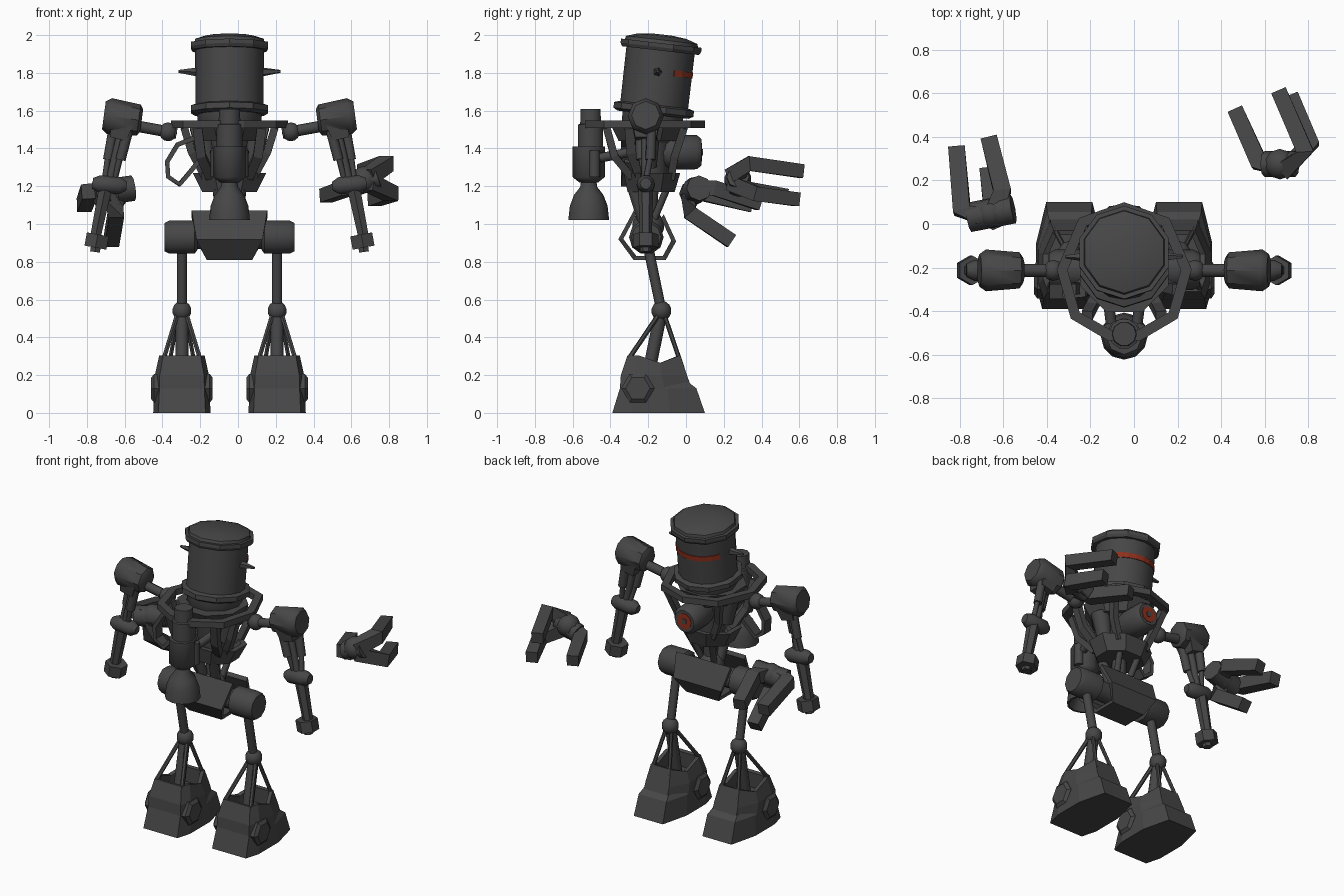
import bpy, bmesh, math
from mathutils import Vector, Matrix

if "Cube" in bpy.data.objects:
    bpy.data.objects.remove(bpy.data.objects["Cube"])

CX = -0.045  # body mirror line


def material(name, rgb):
    m = bpy.data.materials.new(name)
    m.diffuse_color = (*rgb, 1)
    m.use_nodes = True
    m.node_tree.nodes["Principled BSDF"].inputs["Base Color"].default_value = m.diffuse_color
    return m


METAL = material("dark metal", (0.062, 0.062, 0.062))
RED = material("warning red", (0.27, 0.03, 0.012))


def finish(name, bm, mat=METAL, smooth=35):
    bmesh.ops.recalc_face_normals(bm, faces=bm.faces)
    me = bpy.data.meshes.new(name)
    bm.to_mesh(me)
    bm.free()
    ob = bpy.data.objects.new(name, me)
    bpy.context.collection.objects.link(ob)
    me.materials.append(mat)
    if smooth:
        bpy.context.view_layer.objects.active = ob
        for o in bpy.context.selected_objects:
            o.select_set(False)
        ob.select_set(True)
        bpy.ops.object.shade_smooth_by_angle(angle=math.radians(smooth))
    return ob


def loft(name, rings, closed=False, mat=METAL, smooth=0):
    """Skin matching rings of points; closed joins last ring to first."""
    bm = bmesh.new()
    vs = [[bm.verts.new(p) for p in r] for r in rings]
    n = len(vs[0])
    for a, b in zip(vs, vs[1:] + vs[:1] if closed else vs[1:]):
        for i in range(n):
            bm.faces.new((a[i], a[(i + 1) % n], b[(i + 1) % n], b[i]))
    if not closed:
        bm.faces.new(vs[0])
        bm.faces.new(vs[-1])
    return finish(name, bm, mat, smooth)


def turned(name, p0, p1, profile, n=10, phase=0.0, mat=METAL, smooth=50):
    """Turned part along p0-p1; profile lists (distance fraction, radius)."""
    p0, p1 = Vector(p0), Vector(p1)
    q = (p1 - p0).to_track_quat('Z', 'Y')
    ang = [2 * math.pi * i / n + phase for i in range(n)]
    return loft(name, [[p0.lerp(p1, t) + q @ Vector((r * math.cos(a), r * math.sin(a), 0)) for a in ang]
                       for t, r in profile], mat=mat, smooth=smooth)


def rod(name, p0, p1, r, r1=None, n=8, **k):
    return turned(name, p0, p1, [(0, r), (1, r if r1 is None else r1)], n, **k)


def ball(name, p, r):
    bm = bmesh.new()
    bmesh.ops.create_uvsphere(bm, u_segments=10, v_segments=7, radius=r, matrix=Matrix.Translation(p))
    return finish(name, bm, smooth=60)


def beam(name, pts, w, h, up=(0, 0, 1), closed=False, taper=1.0):
    """Rectangular bar following a path."""
    pts = [Vector(p) for p in pts]
    n, rings = len(pts), []
    for i, p in enumerate(pts):
        a = pts[i - 1] if (i or closed) else p
        b = pts[(i + 1) % n] if (i < n - 1 or closed) else p
        t = (b - a).normalized()
        s = t.cross(Vector(up)).normalized()
        u = s.cross(t)
        k = 1 + (taper - 1) * i / (n - 1)
        s, u = s * w * k / 2, u * h * k / 2
        rings.append([p + s + u, p - s + u, p - s - u, p + s - u])
    return loft(name, rings, closed)


# ---- head, leaning slightly forward
HB, HT = Vector((CX, -0.175, 1.57)), Vector((CX, -0.125, 2.005))
turned("head_drum", HB, HT, [(0.02, 0.18), (0.86, 0.182)], 16)
turned("head_base_flange", HB, HT, [(0.02, 0.19), (0.05, 0.213), (0.12, 0.213), (0.14, 0.185)], 10, math.pi / 2, smooth=0)
turned("head_rim", HB, HT, [(0.80, 0.205), (0.84, 0.215), (0.89, 0.215)], 10, math.pi / 2, smooth=0)
turned("head_dome", HB, HT, [(0.89, 0.195), (0.93, 0.19), (0.975, 0.13), (0.995, 0.05)], 10, math.pi / 2)
turned("neck", (CX, -0.18, 1.43), (CX, -0.175, 1.6), [(0, 0.11), (0.55, 0.17), (1, 0.17)], 10)
for s in (-1, 1):
    rod("ear_spike", (CX + s * 0.17, -0.15, 1.805), (CX + s * 0.27, -0.15, 1.808), 0.025, 0.008, 5, smooth=0)

# visor: thin curved plate on the face
axis = (HT - HB).normalized()
mid = HB.lerp(HT, 0.545)
fwd = Vector((1, 0, 0)).cross(axis) * -1
rings = []
for i in range(9):
    a = math.radians(-62 + 124 * i / 8)
    d = Vector((1, 0, 0)) * math.sin(a) + fwd * math.cos(a)
    rings.append([mid + d * r + axis * z for r, z in ((0.176, -0.016), (0.185, -0.016), (0.185, 0.016), (0.176, 0.016))])
loft("visor", rings, mat=RED)

# ---- shoulder collar frame
half = [(0.07, -0.51), (0.225, -0.42), (0.285, -0.21), (0.19, 0.01)]
outline = [(CX, 0.075)] + [(CX - x, y) for x, y in reversed(half)] + [(CX + x, y) for x, y in half]
beam("collar_frame", [(x, y, 1.528) for x, y in outline], 0.05, 0.04, closed=True)
rod("collar_deck", (CX, -0.2, 1.44), (CX, -0.2, 1.535), 0.17, 0.22, 8, phase=math.pi / 8, smooth=0)

# ---- torso core, ribs and waist tub
turned("torso_core", (CX, -0.19, 1.2), (CX, -0.19, 1.46), [(0, 0.09), (0.5, 0.10), (1, 0.12)], 8)
for s in (-1, 1):
    X = lambda d: CX + s * d
    beam("rear_rib", [(X(0.17), -0.42, 1.51), (X(0.15), -0.38, 1.36), (X(0.1), -0.29, 1.25)], 0.04, 0.05, (1, 0, 0))
    beam("front_rib", [(X(0.19), -0.01, 1.51), (X(0.15), -0.06, 1.36), (X(0.1), -0.08, 1.24)], 0.04, 0.04, (1, 0, 0))
    beam("side_rib", [(X(0.24), -0.3, 1.51), (X(0.2), -0.29, 1.38), (X(0.13), -0.24, 1.25)], 0.04, 0.05, (0, 1, 0))
    rod("side_tank", (X(0.11), -0.2, 1.3), (X(0.14), -0.2, 1.46), 0.045, 0.06)
tub = []
for z, rx, y0, y1 in ((1.17, 0.145, -0.31, -0.06), (1.27, 0.195, -0.33, -0.03), (1.27, 0.16, -0.30, -0.06), (1.21, 0.13, -0.28, -0.08)):
    yc, ry = (y0 + y1) / 2, (y1 - y0) / 2
    tub.append([(CX + rx * math.cos(a) * 1.08, yc + ry * math.sin(a) * 1.08, z)
                for a in [math.pi / 8 + i * math.pi / 4 for i in range(8)]])
loft("waist_tub", tub)
turned("chest_lamp_housing", (CX, -0.16, 1.38), (CX, 0.082, 1.38), [(0, 0.07), (0.4, 0.092), (0.9, 0.09), (1, 0.07)], 12)
turned("chest_lamp", (CX, 0.076, 1.38), (CX, 0.085, 1.38), [(0, 0.052), (1, 0.052)], 10, mat=RED)
turned("chest_lamp_hub", (CX, 0.08, 1.38), (CX, 0.089, 1.38), [(0, 0.02), (1, 0.02)], 6)

# side hose strap, one side only
beam("hose_loop", [(-0.22, -0.30, 1.46), (-0.32, -0.31, 1.42), (-0.375, -0.31, 1.33), (-0.37, -0.31, 1.25),
                   (-0.31, -0.31, 1.21), (-0.25, -0.3, 1.28), (-0.21, -0.29, 1.33)], 0.025, 0.07, (0, 1, 0))

# ---- back thruster
B = -0.515
turned("thruster_body", (CX, B, 1.22), (CX, B, 1.41), [(0, 0.05), (0.15, 0.085), (1, 0.085)], 8)
turned("thruster_tank", (CX, B + 0.01, 1.40), (CX, B + 0.01, 1.61), [(0, 0.07), (0.6, 0.07), (0.62, 0.058), (1, 0.055)], 10)
turned("thruster_bell", (CX, B, 1.02), (CX, B, 1.235),
       [(0.5, 0.03), (0, 0.095), (0, 0.108), (0.35, 0.1), (0.62, 0.078), (0.82, 0.045), (1, 0.04)], 12)
for s in (-1, 1):
    rod("thruster_pod", (CX + s * 0.07, B + 0.03, 1.25), (CX + s * 0.07, B + 0.03, 1.39), 0.03)
    rod("thruster_strut", (CX + s * 0.06, B + 0.06, 1.35), (CX + s * 0.08, -0.3, 1.38), 0.025)

# ---- pelvis: bent wrap-around plate on a hip axle
band = [(-0.27, 1.06, 0.20), (-0.345, 0.92, 0.175), (-0.27, 0.82, 0.12),
        (-0.115, 0.82, 0.12), (-0.065, 0.91, 0.175), (-0.125, 1.04, 0.20)]
rings = []
for y, z, w in band:
    v = (Vector((y, z)) - Vector((-0.2, 0.93))).normalized() * 0.013
    rings.append([(CX + sx * w, y + k * v.x, z + k * v.y) for sx, k in ((-1, -1), (-1, 1), (1, 1), (1, -1))])
loft("pelvis_plate", rings)
rod("hip_axle", (CX - 0.24, -0.21, 0.93), (CX + 0.24, -0.21, 0.93), 0.065, n=10)
ball("waist_ball", (CX, -0.2, 0.99), 0.085)
rod("spine", (CX, -0.2, 0.99), (CX, -0.19, 1.2), 0.045)
for s in (-1, 1):
    rod("waist_piston", (CX + s * 0.06, -0.28, 1.19), (CX + s * 0.04, -0.22, 1.0), 0.032)
    rod("front_waist_piston", (CX + s * 0.07, -0.1, 1.19), (CX + s * 0.04, -0.18, 1.0), 0.02)


def oct_ring(x, w, y0, y1, z, wf=0.7, wb=0.82):
    """Eight-point foot outline with narrowed toe and heel."""
    d = y1 - y0
    right = [(wb * w, y0), (w, y0 + 0.2 * d), (w, y0 + 0.62 * d), (wf * w, y1)]
    return [(x + a, y, z) for a, y in right] + [(x - a, y, z) for a, y in reversed(right)]


# ---- legs and arms, mirrored
for s in (-1, 1):
    X = lambda d: CX + s * d
    L = X(0.252)
    turned("hip_motor", (X(0.17), -0.21, 0.93), (X(0.345), -0.21, 0.93),
           [(0, 0.07), (0.08, 0.092), (0.85, 0.092), (1, 0.078)], 10)
    rod("thigh", (L, -0.205, 0.9), (L, -0.13, 0.54), 0.027)
    ball("knee", (L, -0.13, 0.54), 0.053)
    rod("shin", (L, -0.135, 0.52), (L, -0.21, 0.15), 0.034)
    for k in (-1, 1):
        rod("rear_shin_strut", (L + k * 0.025, -0.145, 0.52), (L + k * 0.095, -0.30, 0.29), 0.013, n=6)
        rod("front_shin_strut", (L + k * 0.02, -0.115, 0.52), (L + k * 0.07, -0.02, 0.24), 0.012, n=6)
        turned("ankle_disc", (L + k * 0.1, -0.255, 0.13), (L + k * 0.163, -0.255, 0.13),
               [(0, 0.088), (0.75, 0.088), (1, 0.065)], 6, smooth=0)
    loft("foot", [oct_ring(L, 0.152, -0.39, 0.10, 0), oct_ring(L, 0.145, -0.35, 0.055, 0.13),
                  oct_ring(L, 0.13, -0.34, 0.015, 0.16)])
    cuff = [oct_ring(L, w, a, b, z, 0.6) for w, a, b, z in
            ((0.145, -0.35, 0.03, 0.13), (0.143, -0.345, 0.005, 0.2), (0.12, -0.31, -0.03, 0.305),
             (0.095, -0.285, -0.05, 0.30), (0.1, -0.29, -0.05, 0.2))]
    # cuff lip dips along the sides
    for r in cuff[2:4]:
        for i in (2, 5):
            r[i] = (r[i][0], r[i][1], r[i][2] - 0.04)
    loft("ankle_cuff", cuff)

    A = -0.213
    ball("shoulder_joint", (X(0.325), A, 1.488), 0.05)
    rod("shoulder_rod", (X(0.28), A, 1.48), (X(0.5), A, 1.52), 0.03)
    turned("shoulder_housing", (X(0.465), A, 1.548), (X(0.665), A, 1.575),
           [(0, 0.06), (0.08, 0.083), (0.85, 0.096), (1, 0.075)], 8, smooth=40)
    beam("shoulder_fork", [(X(0.565), A, 1.55), (X(0.59), A, 1.45)], 0.12, 0.15, (0, 1, 0), taper=0.75)
    rod("upper_arm_core", (X(0.57), A, 1.5), (X(0.635), A, 1.22), 0.022)
    for k in (-1, 1):
        rod("arm_cylinder", (X(0.575 + k * 0.04), A + k * 0.03, 1.5), (X(0.61 + k * 0.033), A + k * 0.025, 1.34), 0.027)
        rod("arm_piston", (X(0.61 + k * 0.033), A + k * 0.025, 1.36), (X(0.637 + k * 0.025), A, 1.22), 0.016)
    turned("elbow", (X(0.545), A, 1.2), (X(0.725), A, 1.215), [(0, 0.025), (0.2, 0.048), (0.8, 0.048), (1, 0.03)], 10)
    rod("forearm", (X(0.655), A, 1.2), (X(0.71), A, 0.93), 0.04, 0.032, 6, smooth=0)
    turned("wrist_block", (X(0.697), A, 0.945), (X(0.71), A, 0.875), [(0, 0.068), (1, 0.068)], 6, smooth=0)
    rod("wrist_nut", (X(0.708), A, 0.88), (X(0.712), A, 0.852), 0.03, n=6, smooth=0)

# ---- detached claws: ball palm with bent fingers
ball("right_palm", (0.67, 0.275, 1.235), 0.072)
rod("right_palm_axle", (0.6, 0.275, 1.2), (0.74, 0.275, 1.25), 0.06)
for path in ([(0.69, 0.25, 1.25), (0.785, 0.335, 1.32), (0.665, 0.61, 1.28)],
             [(0.69, 0.25, 1.22), (0.81, 0.37, 1.16), (0.72, 0.59, 1.13)],
             [(0.66, 0.27, 1.21), (0.575, 0.28, 1.19), (0.465, 0.525, 1.15)]):
    beam("right_finger", path, 0.085, 0.085, taper=0.85)
ball("left_palm", (-0.66, 0.05, 1.18), 0.07)
rod("left_palm_axle", (-0.76, 0.03, 1.16), (-0.555, 0.07, 1.19), 0.068)
for path in ([(-0.70, 0.04, 1.18), (-0.79, 0.06, 1.17), (-0.815, 0.35, 1.10)],
             [(-0.64, 0.06, 1.19), (-0.605, 0.15, 1.19), (-0.665, 0.39, 1.11)],
             [(-0.66, 0.03, 1.15), (-0.645, 0.02, 1.06), (-0.67, 0.24, 0.91)]):
    beam("left_finger", path, 0.085, 0.085, taper=0.9)
